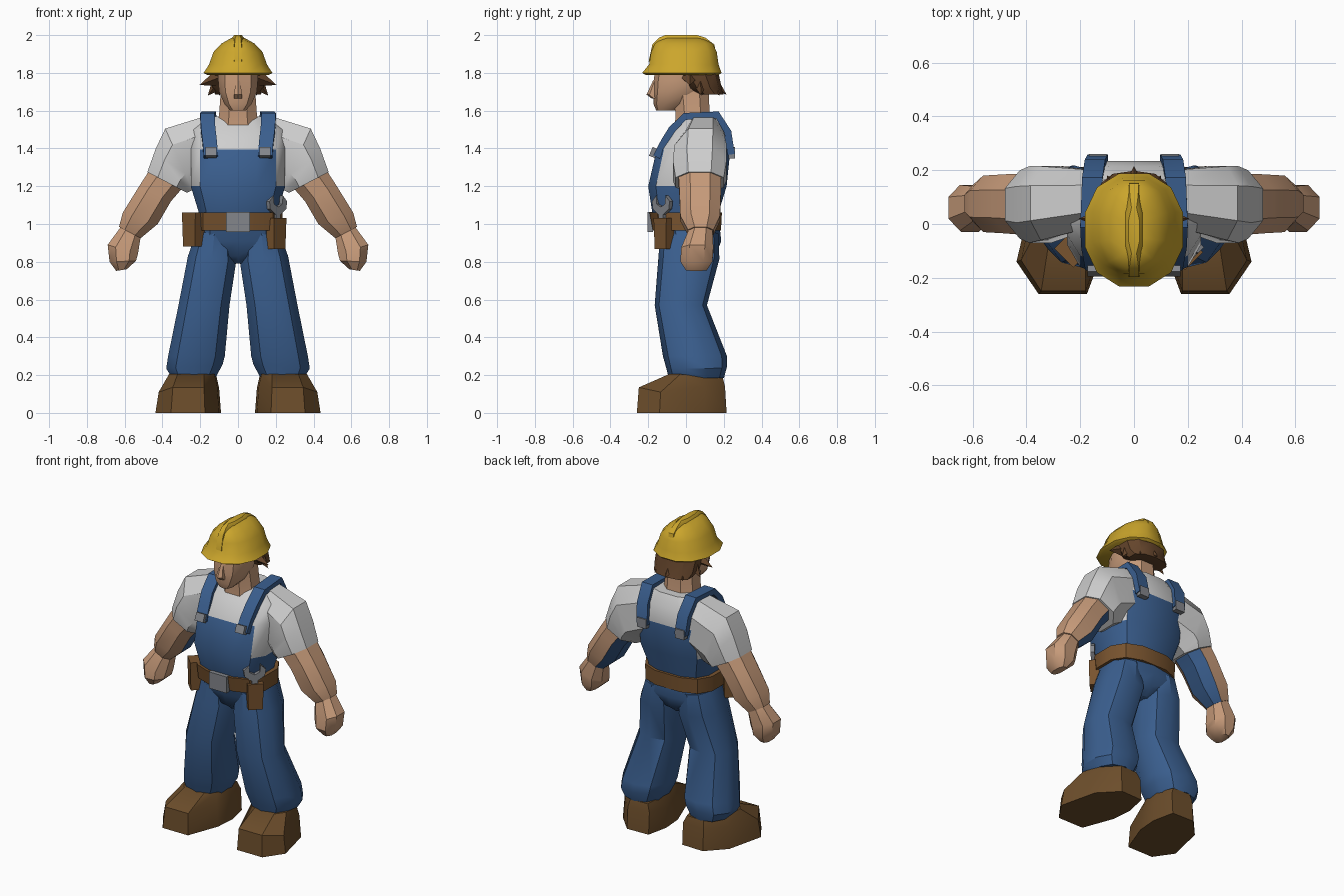
import bpy, bmesh, math
from mathutils import Vector, Matrix

if "Cube" in bpy.data.objects:
    bpy.data.objects.remove(bpy.data.objects["Cube"])


def material(name, rgb):
    m = bpy.data.materials.new(name)
    m.diffuse_color = (*rgb, 1)
    m.use_nodes = True
    m.node_tree.nodes["Principled BSDF"].inputs["Base Color"].default_value = m.diffuse_color
    return m


YELLOW = material("hat yellow", (0.60, 0.38, 0.025))
BLUE = material("denim blue", (0.042, 0.112, 0.27))
WHITE = material("shirt white", (0.62, 0.62, 0.62))
SKIN = material("skin", (0.56, 0.32, 0.19))
BOOT = material("boot brown", (0.15, 0.075, 0.024))
LEATHER = material("belt leather", (0.19, 0.088, 0.028))
HAIR = material("hair brown", (0.13, 0.06, 0.025))
METAL = material("metal grey", (0.23, 0.24, 0.26))


def finish(name, bm, mats, rule=None):
    bmesh.ops.recalc_face_normals(bm, faces=bm.faces)
    for f in bm.faces:
        if rule:
            f.material_index = rule(f.calc_center_median(), f.normal)
    me = bpy.data.meshes.new(name)
    bm.to_mesh(me)
    bm.free()
    for m in mats:
        me.materials.append(m)
    ob = bpy.data.objects.new(name, me)
    bpy.context.collection.objects.link(ob)
    return ob


def skin_rings(name, rings, mats, rule=None):
    """Join equal-length point rings into a closed body."""
    bm = bmesh.new()
    vs = [[bm.verts.new(p) for p in r] for r in rings]
    n = len(vs[0])
    for a, b in zip(vs, vs[1:]):
        for i in range(n):
            j = (i + 1) % n
            bm.faces.new((a[i], a[j], b[j], b[i]))
    bm.faces.new(vs[0])
    bm.faces.new(vs[-1])
    return finish(name, bm, mats, rule)


def loft(name, sections, mats, n=8, power=0.85, side=1, rule=None):
    """Each section: x0, z0, x1, z1 (its two side points), y0, y1."""
    def c(v):
        v /= math.cos(math.pi / n)
        return math.copysign(abs(v) ** power, v)
    rings = []
    for x0, z0, x1, z1, y0, y1 in sections:
        ring = []
        for i in range(n):
            t = 2 * math.pi * (i + 0.5) / n
            u, v = c(math.cos(t)) / 2, c(math.sin(t)) / 2
            ring.append((side * ((x0 + x1) / 2 + (x1 - x0) * u),
                         (y0 + y1) / 2 + (y1 - y0) * v,
                         (z0 + z1) / 2 + (z1 - z0) * u))
        rings.append(ring)
    return skin_rings(name, rings, mats, rule)


def level(*rows):
    """Symmetric horizontal sections: z, half width, y0, y1."""
    return [(-w, z, w, z, y0, y1) for z, w, y0, y1 in rows]


def box(name, loc, size, mat, turn=0, tilt=0, taper=1):
    bm = bmesh.new()
    bmesh.ops.create_cube(bm, size=1)
    for v in bm.verts:
        if v.co.z < 0:
            v.co.x *= taper
            v.co.y *= taper
    m = (Matrix.Translation(loc) @ Matrix.Rotation(turn, 4, 'Z')
         @ Matrix.Rotation(tilt, 4, 'X') @ Matrix.Diagonal((*size, 1)))
    bmesh.ops.transform(bm, matrix=m, verts=bm.verts)
    return finish(name, bm, [mat])


# torso: denim below the bib line, shirt above and at the armholes
loft("torso", level((0.98, .205, -.16, .165), (1.07, .21, -.18, .175),
                    (1.2, .25, -.2, .215), (1.395, .25, -.155, .235),
                    (1.5, .24, -.08, .215), (1.57, .15, -.015, .18)),
     [BLUE, WHITE], n=12, power=0.7,
     rule=lambda p, d: int(p.z > 1.39 or (p.z > 1.22 and abs(d.x) > .8)))
loft("pelvis", level((0.79, .05, -.06, .1), (0.83, .13, -.11, .15),
                     (0.91, .225, -.14, .18), (1.0, .212, -.165, .17)), [BLUE], n=10, power=.8)

# belt and buckle
loft("belt", level((0.965, .235, -.175, .185), (1.06, .235, -.193, .19)),
     [LEATHER], n=12, power=0.75)
box("buckle", (0, -.19, 1.01), (.125, .03, .105), METAL)

# tool pouches on the front corners
box("right_pouch", (.2, -.115, .95), (.095, .065, .165), LEATHER, turn=math.pi / 4, taper=.9)
box("left_pouch", (-.235, -.1, .97), (.1, .075, .18), LEATHER, turn=-math.pi / 4, taper=.9)

# open-ended wrench standing in the right pouch
outline = [(-.018, -.08), (.018, -.08), (.018, .03), (.06, .06), (.066, .1), (.035, .13),
           (.03, .085), (0, .07), (-.03, .085), (-.035, .13), (-.066, .1), (-.06, .06), (-.018, .03)]
k = math.sqrt(.5)
skin_rings("wrench", [[(.205 + k * (u + d), -.125 + k * (u - d), 1.02 + v) for u, v in outline]
                      for d in (-.012, .012)], [METAL])

# neck, head and nose
loft("neck", level((1.5, .115, -.06, .14), (1.58, .1, -.055, .125), (1.72, .09, -.07, .12)), [SKIN])
loft("head", level((1.6, .04, -.155, -.05), (1.635, .072, -.168, .02), (1.7, .1, -.168, .1),
                   (1.76, .105, -.165, .12), (1.83, .105, -.155, .13)), [SKIN], n=10)
loft("nose", level((1.665, .022, -.18, -.14), (1.685, .022, -.205, -.14),
                   (1.76, .01, -.172, -.14)), [SKIN], n=6)

# hair: flared back shell with spiky locks
loft("hair", level((1.685, .12, .06, .195), (1.72, .135, 0, .185),
                   (1.81, .14, -.06, .165)), [HAIR], n=10)


def lock(name, tip, base, spread):
    tip, base = Vector(tip), Vector(base)
    bm = bmesh.new()
    m = Matrix.Translation((tip + base) / 2) @ (tip - base).to_track_quat('Z', 'Y').to_matrix().to_4x4()
    bmesh.ops.create_cone(bm, cap_ends=True, segments=4, radius1=spread, radius2=0,
                          depth=(tip - base).length, matrix=m)
    finish(name, bm, [HAIR])


for s, tag in ((1, "right"), (-1, "left")):
    lock(tag + "_side_lock", (s * .205, .02, 1.735), (s * .1, .02, 1.775), .045)
    lock(tag + "_low_lock", (s * .16, .08, 1.68), (s * .09, .07, 1.76), .05)
    lock(tag + "_back_lock", (s * .1, .18, 1.68), (s * .06, .11, 1.76), .05)
lock("nape_lock", (0, .215, 1.685), (0, .12, 1.76), .05)

# hard hat: brim, dome and centre ridge
loft("hat", level((1.79, .165, -.215, .175), (1.8, .182, -.232, .188), (1.845, .153, -.195, .172),
                  (1.91, .13, -.185, .163), (1.955, .088, -.165, .14), (1.985, .035, -.125, .085)),
     [YELLOW], n=12, power=.9)
loft("hat_ridge", level((1.86, .04, -.198, .168), (1.95, .038, -.178, .15),
                        (1.985, .032, -.145, .105), (2.0, .02, -.11, .06)), [YELLOW])

for s, tag in ((1, "right"), (-1, "left")):
    # shirt sleeve
    loft(tag + "_sleeve", [(.12, 1.24, .16, 1.575, -.01, .2), (.24, 1.18, .385, 1.505, -.06, .215),
                           (.26, 1.17, .435, 1.4, -.07, .215),
                           (.27, 1.165, .48, 1.275, -.055, .2)], [WHITE], side=s)

    # bare arm with the fist; a denim patch faces the body at the back
    def arm_rule(p, d, s=s):
        return int(p.z > .96 and -s * d.x - .5 * d.z > .3 and d.y > -.1)
    loft(tag + "_arm", [(.29, 1.195, .465, 1.29, -.04, .185), (.355, 1.12, .52, 1.205, -.035, .185),
                        (.425, 1.0, .61, 1.06, -.03, .18), (.515, .925, .63, .985, .01, .145)],
         [SKIN, BLUE], side=s, rule=arm_rule)
    loft(tag + "_fist", [(.515, .935, .62, .985, .015, .14), (.53, .84, .69, .89, -.025, .145),
                         (.54, .805, .68, .8, -.03, .14), (.59, .76, .645, .752, 0, .11)],
         [SKIN], side=s)

    # flared trouser leg
    loft(tag + "_leg", [(.03, .94, .22, .96, -.13, .165), (.01, .8, .265, .83, -.14, .17),
                        (.045, .57, .315, .57, -.16, .105), (.07, .3, .37, .3, -.115, .21),
                        (.082, .255, .38, .235, -.1, .21), (.12, .185, .35, .185, -.085, .195)],
         [BLUE], n=10, side=s)

    # chunky boot, toes turned out
    sole = [(.09, .07), (.12, .21), (.27, .215), (.38, .1), (.437, -.14), (.355, -.26), (.175, -.26), (.1, -.06)]
    mid = [(.1, .13), (.12, .14), (.27, .14), (.37, .14), (.42, .11), (.345, .135), (.18, .135), (.11, .14)]
    top = [(.115, .07), (.14, .19), (.26, .195), (.345, .1), (.365, -.03), (.32, -.09), (.18, -.09), (.125, -.04)]
    skin_rings(tag + "_boot", [[(s * x, y, 0) for x, y in sole],
                               [(s * m[0], p[1] * .96, m[1]) for m, p in zip(mid, sole)],
                               [(s * x, y, .205 - .1 * max(y, 0)) for x, y in top]], [BOOT])

    # shoulder strap running over from bib to back
    path = [(.143, -.166, 1.36), (.15, -.125, 1.44), (.158, -.085, 1.505), (.162, -.01, 1.58),
            (.155, .17, 1.588), (.145, .232, 1.49), (.135, .25, 1.37)]
    rings = []
    for i, p in enumerate(path):
        a, b = path[max(i - 1, 0)], path[min(i + 1, len(path) - 1)]
        t = Vector((0, b[1] - a[1], b[2] - a[2])).normalized()
        nrm = Vector((0, -t.z, t.y))
        mid_p = Vector((s * p[0], p[1], p[2]))
        rings.append([mid_p + Vector((u * .038, 0, 0)) + nrm * v
                      for u, v in ((-1, -.03), (1, -.03), (1, .008), (-1, .008))])
    skin_rings(tag + "_strap", rings, [BLUE])

    # strap clips
    box(tag + "_front_clip", (s * .143, -.17, 1.378), (.06, .035, .05), METAL, tilt=-.4)
    box(tag + "_back_clip", (s * .135, .243, 1.378), (.065, .035, .06), METAL)

# soft shading with crisp edges
for ob in bpy.data.objects:
    ob.select_set(True)
    bpy.context.view_layer.objects.active = ob
bpy.ops.object.shade_smooth_by_angle(angle=math.radians(35))
